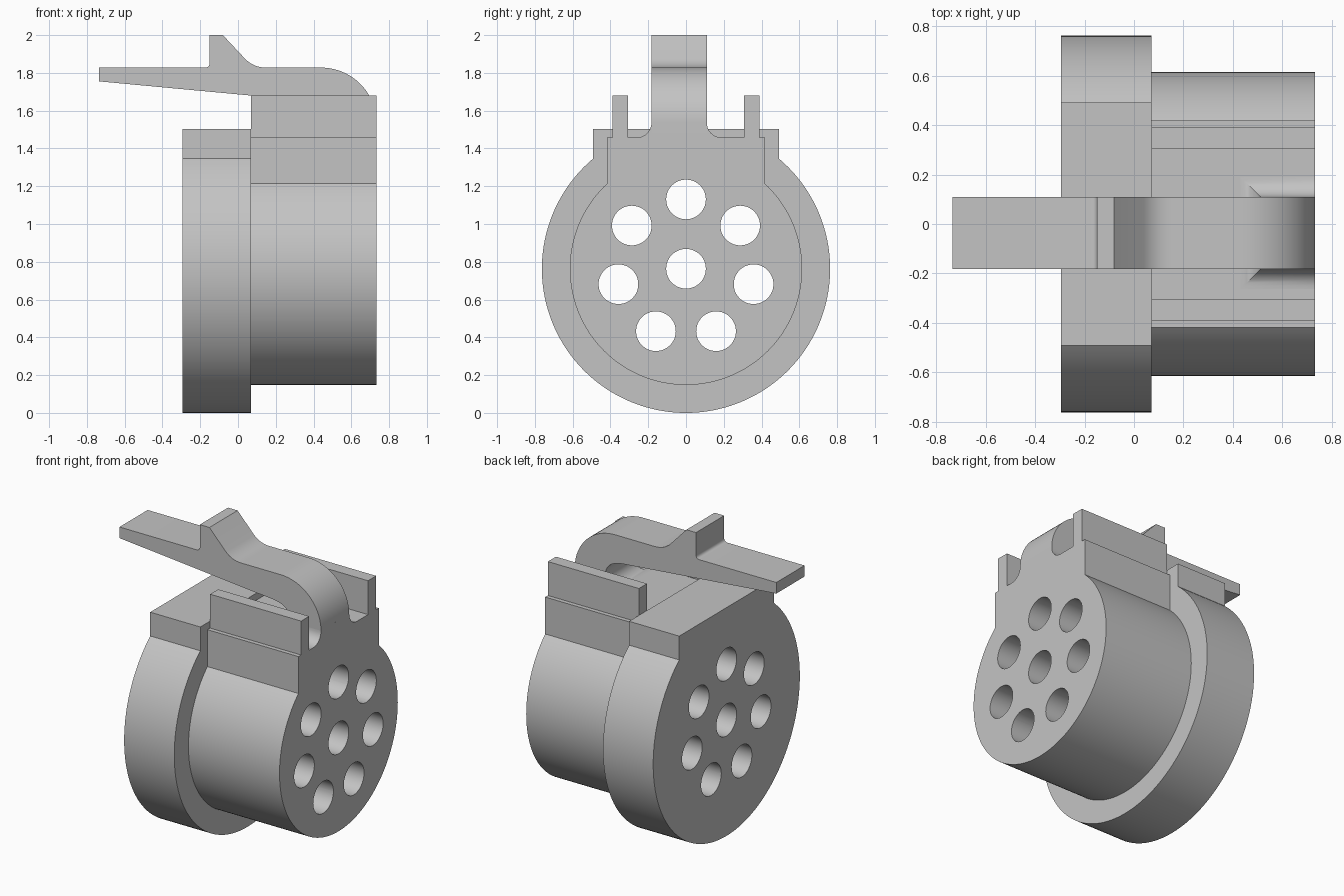
import bpy
import bmesh
from math import sin, cos, pi, asin, radians
from mathutils import Vector

if "Cube" in bpy.data.objects:
    bpy.data.objects.remove(bpy.data.objects["Cube"], do_unlink=True)

GREY = (0.55, 0.55, 0.55, 1)
grey = bpy.data.materials.new("plain_grey")
grey.use_nodes = True
grey.diffuse_color = GREY
grey.node_tree.nodes["Principled BSDF"].inputs["Base Color"].default_value = GREY

AXIS_Z = 0.763              # height of the round axis
BACK, STEP, FACE = -0.295, 0.07, 0.733
DECK = 1.457                # flat top of the body
ARM_LO, ARM_HI = -0.183, 0.11


def arc(cx, cz, r, start, end, n=20):
    angles = [start + (end - start) * i / n for i in range(n + 1)]
    return [(cx + r * cos(a), cz + r * sin(a)) for a in angles]


def bezier(a, b, c, n=8):
    a, b, c = Vector(a), Vector(b), Vector(c)
    ts = [i / n for i in range(n + 1)]
    return [tuple(a * (1 - t) ** 2 + b * 2 * t * (1 - t) + c * t * t) for t in ts]


def finish(name, bm):
    bmesh.ops.recalc_face_normals(bm, faces=bm.faces)
    mesh = bpy.data.meshes.new(name)
    bm.to_mesh(mesh)
    bm.free()
    obj = bpy.data.objects.new(name, mesh)
    bpy.context.collection.objects.link(obj)
    mesh.materials.append(grey)
    return obj


def loft(bm, rings):
    """Skin a list of closed rings and cap both ends."""
    loops = [[bm.verts.new(p) for p in ring] for ring in rings]
    n = len(loops[0])
    for a, b in zip(loops, loops[1:]):
        for i in range(n):
            j = (i + 1) % n
            bm.faces.new((a[i], a[j], b[j], b[i]))
    bm.faces.new(loops[0])
    bm.faces.new(loops[-1])


def prism(name, profile, axis, lo, hi):
    bm = bmesh.new()
    if axis == "x":
        loft(bm, [[(x, p, q) for p, q in profile] for x in (lo, hi)])
    else:
        loft(bm, [[(p, y, q) for p, q in profile] for y in (lo, hi)])
    return finish(name, bm)


def smooth(obj):
    bpy.ops.object.select_all(action="DESELECT")
    obj.select_set(True)
    bpy.context.view_layer.objects.active = obj
    bpy.ops.object.shade_smooth_by_angle(angle=radians(25))


def drum_profile(radius, half, top):
    """Circle whose upper part is a block with a flat top."""
    side = pi / 2 - asin(half / radius)
    lower = arc(0, AXIS_Z, radius, pi - side, 2 * pi + side, 110)
    return lower + [(half, top), (-half, top)]


# Round flange and body
flange = prism("flange", drum_profile(0.763, 0.492, 1.503), "x", BACK, STEP)
body = prism("body", drum_profile(0.615, 0.418, DECK), "x", STEP, FACE)

# Through holes: one in the centre and a ring of seven
centres = [(0, AXIS_Z)]
for k in range(7):
    a = pi / 2 + 2 * pi * k / 7
    centres.append((0.367 * cos(a), AXIS_Z + 0.367 * sin(a)))
bm = bmesh.new()
for cy, cz in centres:
    circle = arc(cy, cz, 0.105, 0, 2 * pi, 48)[:-1]
    loft(bm, [[(x, y, z) for y, z in circle] for x in (-1, 1)])
cutter = finish("hole_cutter", bm)
cutter.hide_render = True
for part in (flange, body):
    mod = part.modifiers.new("holes", "BOOLEAN")
    mod.operation = "DIFFERENCE"
    mod.solver = "EXACT"
    mod.object = cutter
    bpy.context.view_layer.objects.active = part
    bpy.ops.object.modifier_apply(modifier=mod.name)
    smooth(part)
bpy.data.objects.remove(cutter, do_unlink=True)

# Guide rails on the deck
for name, side in (("left_rail", 1), ("right_rail", -1)):
    inner, outer = side * 0.306, side * 0.39
    prism(name, [(inner, DECK), (outer, DECK), (outer, 1.68), (inner, 1.68)],
          "x", STEP, FACE)

# Latch lever with thumb stop and curved leg
BEND_Z = 1.535
LEG_IN = 0.512
profile = [(-0.735, 1.755), (-0.735, 1.828)]
profile += bezier((-0.175, 1.828), (-0.15, 1.828), (-0.15, 1.853))
profile += [(-0.15, 2.0), (-0.08, 2.0)]
profile += bezier((0.04, 1.872), (0.085, 1.828), (0.15, 1.828))
profile += arc(FACE - 0.293, BEND_Z, 0.293, pi / 2, 0)
profile += [(FACE, DECK), (LEG_IN, DECK)]
profile += bezier((LEG_IN, BEND_Z), (LEG_IN, 1.64), (0.38, 1.651), 12)
smooth(prism("latch_lever", profile, "y", ARM_LO, ARM_HI))

# Flared fillet around the foot of the leg
R = 0.08
rings = []
for i in range(11):
    a = pi / 2 * i / 10
    d, z = R * (1 - sin(a)), DECK + R * (1 - cos(a))
    rings.append([(LEG_IN - d, ARM_LO - d, z), (FACE, ARM_LO - d, z),
                  (FACE, ARM_HI + d, z), (LEG_IN - d, ARM_HI + d, z)])
bm = bmesh.new()
loft(bm, rings)
smooth(finish("leg_fillet", bm))
